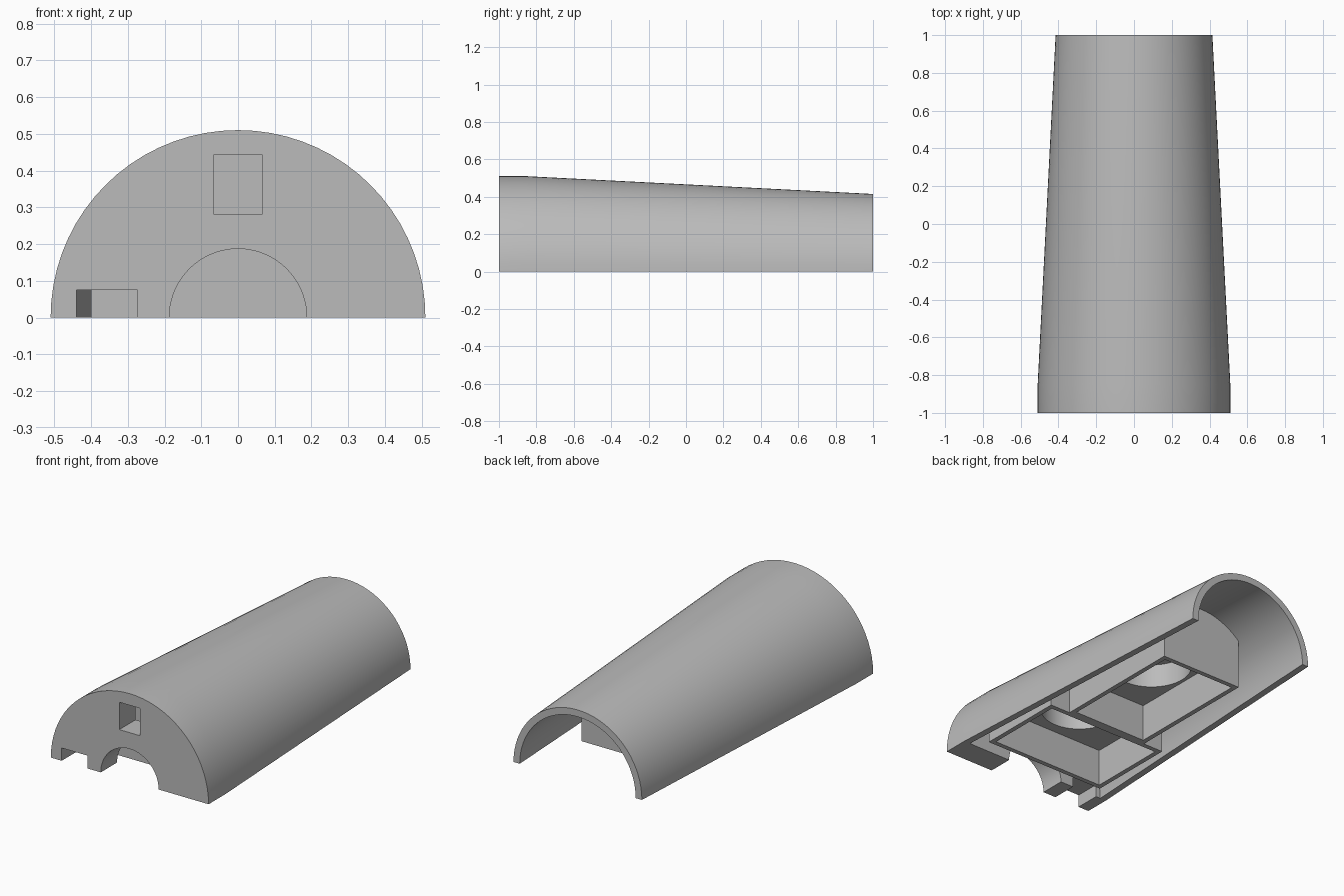
import bpy
import bmesh
from math import cos, sin, pi

old = bpy.data.objects.get("Cube")
if old:
    bpy.data.objects.remove(old, do_unlink=True)

grey = bpy.data.materials.new("plain grey")
grey.use_nodes = True
COLOUR = (0.5, 0.5, 0.5, 1)
grey.diffuse_color = COLOUR
grey.node_tree.nodes["Principled BSDF"].inputs["Base Color"].default_value = COLOUR


def finish(bm, name):
    bmesh.ops.recalc_face_normals(bm, faces=bm.faces[:])
    mesh = bpy.data.meshes.new(name)
    bm.to_mesh(mesh)
    bm.free()
    mesh.materials.append(grey)
    ob = bpy.data.objects.new(name, mesh)
    bpy.context.collection.objects.link(ob)
    return ob


def lathe(name, profile, half=False, steps=72):
    """Solid turned about the y axis from (y, radius) pairs."""
    count = steps // 2 + 1 if half else steps
    bm = bmesh.new()
    rings = []
    for y, r in profile:
        ring = []
        for i in range(count):
            a = 2 * pi * i / steps
            z = 0 if half and i in (0, count - 1) else r * sin(a)
            ring.append(bm.verts.new((r * cos(a), y, z)))
        rings.append(ring)
    for p, q in zip(rings, rings[1:]):
        for i in range(count):
            j = (i + 1) % count
            bm.faces.new((p[i], p[j], q[j], q[i]))
    bm.faces.new(rings[0])
    bm.faces.new(rings[-1])
    return finish(bm, name)


def box(name, x, y, z):
    bm = bmesh.new()
    bmesh.ops.create_cube(bm, size=1)
    for v in bm.verts:
        v.co = [lim[0] if c < 0 else lim[1] for c, lim in zip(v.co, (x, y, z))]
    return finish(bm, name)


def round_hole(name, y, r, z0, z1):
    bm = bmesh.new()
    bmesh.ops.create_cone(bm, cap_ends=True, segments=64, radius1=r, radius2=r, depth=z1 - z0)
    bmesh.ops.translate(bm, verts=bm.verts[:], vec=(0, y, (z0 + z1) / 2))
    return finish(bm, name)


def cut(target, cutter):
    mod = target.modifiers.new("cut", "BOOLEAN")
    mod.operation = "DIFFERENCE"
    mod.solver = "EXACT"
    mod.object = cutter
    bpy.context.view_layer.update()
    bpy.context.view_layer.objects.active = target
    bpy.ops.object.modifier_apply(modifier=mod.name)
    bpy.data.objects.remove(cutter, do_unlink=True)


# Half-round tapering shell
R, R_BACK, WALL, STEP = 0.51, 0.415, 0.04, -0.85
slope = (R - R_BACK) / (1 - STEP)
shell = lathe("tapered_half_shell", [(-1, R), (STEP, R), (1, R_BACK)], half=True)

# Hollow interior, leaving two solid blocks standing under the roof
cavity = lathe("cavity", [(STEP, R - WALL), (1.1, R_BACK - WALL - 0.1 * slope)])
cut(cavity, box("front_block", (-0.4, 0.4), (-0.77, -0.235), (-0.7, 0.7)))
cut(cavity, box("back_block", (-0.268, 0.268), (-0.3, 0.58), (-0.7, 0.7)))
cut(shell, cavity)

# Openings through the front bulkhead
cut(shell, lathe("channel", [(-1.1, 0.187), (-0.81, 0.187)]))
cut(shell, box("window", (-0.067, 0.067), (-1.1, -0.81), (0.282, 0.442)))
cut(shell, box("notch", (-0.44, -0.273), (-1.1, -0.81), (-0.1, 0.075)))

# Pockets in the blocks, each with a round recess in its ceiling
CEILING = 0.22
for name, half_width, ys, centre, radius, top in (
        ("front_pocket", 0.372, (-0.742, -0.263), -0.47, 0.21, 0.38),
        ("back_pocket", 0.24, (-0.207, 0.552), 0.15, 0.22, 0.36)):
    cut(shell, box(name, (-half_width, half_width), ys, (-0.1, CEILING)))
    cut(shell, round_hole(name + "_recess", centre, radius, CEILING - 0.05, top))

bpy.ops.object.select_all(action="DESELECT")
shell.select_set(True)
bpy.context.view_layer.objects.active = shell
bpy.ops.object.shade_smooth_by_angle(angle=pi / 6)
